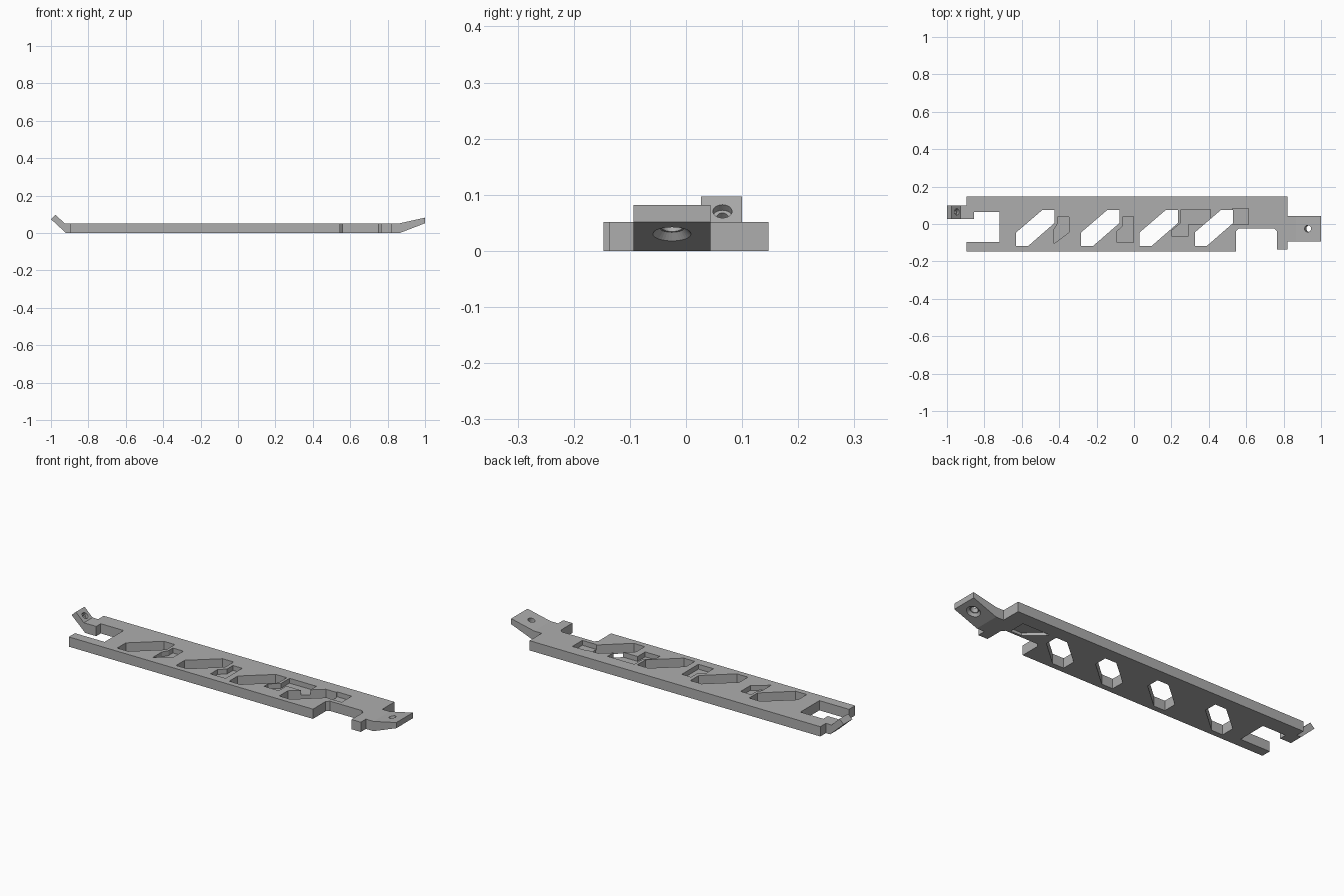
import bpy, bmesh, math
from mathutils import Matrix, Vector

cube = bpy.data.objects.get("Cube")
if cube:
    bpy.data.objects.remove(cube, do_unlink=True)

T = 0.052  # plate thickness
grey = bpy.data.materials.new("plain grey")
grey.use_nodes = True
grey.diffuse_color = (0.42, 0.42, 0.42, 1)
grey.node_tree.nodes["Principled BSDF"].inputs["Base Color"].default_value = (0.42, 0.42, 0.42, 1)


def make(name, bm):
    bmesh.ops.recalc_face_normals(bm, faces=bm.faces)
    me = bpy.data.meshes.new(name)
    bm.to_mesh(me)
    bm.free()
    me.materials.append(grey)
    ob = bpy.data.objects.new(name, me)
    bpy.context.collection.objects.link(ob)
    return ob


def prism(name, points, offset):
    """Extrude a closed polygon of 3D points along an offset."""
    bm = bmesh.new()
    face = bm.faces.new([bm.verts.new(p) for p in points])
    out = bmesh.ops.extrude_face_region(bm, geom=[face])
    verts = [g for g in out["geom"] if isinstance(g, bmesh.types.BMVert)]
    bmesh.ops.translate(bm, verts=verts, vec=offset)
    return make(name, bm)


def flat(name, outline, z0, z1):
    return prism(name, [(x, y, z0) for x, y in outline], (0, 0, z1 - z0))


def side(name, profile, y0, y1):
    return prism(name, [(x, y0, z) for x, z in profile], (0, y1 - y0, 0))


def drill(centre, axis, r1, r2, depth):
    bm = bmesh.new()
    rot = Vector(axis).to_track_quat("Z", "Y").to_matrix().to_4x4()
    bmesh.ops.create_cone(bm, cap_ends=True, segments=32, radius1=r1, radius2=r2,
                          depth=depth, matrix=Matrix.Translation(centre) @ rot)
    return make("drill", bm)


def cut(ob, cutters):
    """Subtract the cutters, bake the result and remove them."""
    for c in cutters:
        mod = ob.modifiers.new("cut", "BOOLEAN")
        mod.operation, mod.solver, mod.object = "DIFFERENCE", "EXACT", c
        c.hide_render = True
    deps = bpy.context.evaluated_depsgraph_get()
    mesh = bpy.data.meshes.new_from_object(ob.evaluated_get(deps))
    ob.modifiers.clear()
    ob.data = mesh
    for c in cutters:
        bpy.data.objects.remove(c, do_unlink=True)


# Main plate with end notch and side notch
plate = flat("main_plate", [
    (-0.895, 0.147), (-0.895, 0.1), (-0.92, 0.1), (-0.92, 0.027), (-0.855, 0.027),
    (-0.855, 0.065), (-0.72, 0.065), (-0.72, -0.095), (-0.895, -0.095), (-0.895, -0.147),
    (0.545, -0.147), (0.545, -0.04), (0.56, -0.025), (0.75, -0.025), (0.765, -0.04),
    (0.765, -0.137), (0.82, -0.137), (0.82, -0.094), (0.865, -0.094), (0.865, 0.044),
    (0.82, 0.044), (0.82, 0.147)], 0, T)

# Slanted through slots
slot = [(0, -0.045), (0.14, 0.075), (0.205, 0.075), (0.205, 0.005), (0.065, -0.117), (0, -0.117)]
cutters = [flat("slot", [(x + s, y) for x, y in slot], -0.1, 0.1)
           for s in (-0.63, -0.283, 0.03, 0.325)]

# Shallow pockets in the upper face
pockets = [
    [(-0.428, -0.105), (-0.428, -0.03), (-0.41, 0), (-0.41, 0.037), (-0.348, 0.037), (-0.348, -0.045)],
    [(-0.092, -0.1), (-0.092, -0.04), (-0.058, -0.01), (-0.058, 0.04), (-0.003, 0.04), (-0.003, -0.1)],
    [(0.202, -0.068), (0.202, -0.035), (0.25, 0.005), (0.25, 0.077), (0.408, 0.077),
     (0.408, -0.004), (0.288, -0.004), (0.288, -0.068)],
    [(0.527, -0.002), (0.527, 0.082), (0.613, 0.082), (0.613, -0.002)],
]
cutters += [flat("pocket", p, T * 0.5, 0.1) for p in pockets]

# Shallow pocket in the underside
cutters.append(flat("under_pocket", [(0.665, -0.013), (0.73, -0.013), (0.73, 0.075), (0.567, 0.075)],
                    -0.05, 0.015))
cut(plate, cutters)

# Left mounting tab, sloping up at the wide end, with a countersunk hole
right_tab = side("sloped_tab", [(0.865, 0), (1, T), (1, 0.082), (0.865, T)], -0.094, 0.044)
axis = Vector((-0.36, 0, 0.93)).normalized()
base = Vector((0.943, -0.025, 0.03))
cut(right_tab, [drill(base, axis, 0.018, 0.018, 0.2),
                drill(base, axis, 0.046, 0.022, 0.024)])

# Small upturned tab with a stepped hole
small_tab = side("upturned_tab", [(-0.92, 0), (-1, 0.074), (-0.975, 0.097), (-0.928, T), (-0.92, T)],
                 0.027, 0.1)
axis = Vector((0.7, 0, 0.7)).normalized()
base = Vector((-0.949, 0.065, 0.069))
cut(small_tab, [drill(base, axis, 0.01, 0.01, 0.2),
                drill(base, axis, 0.017, 0.017, 0.024)])
